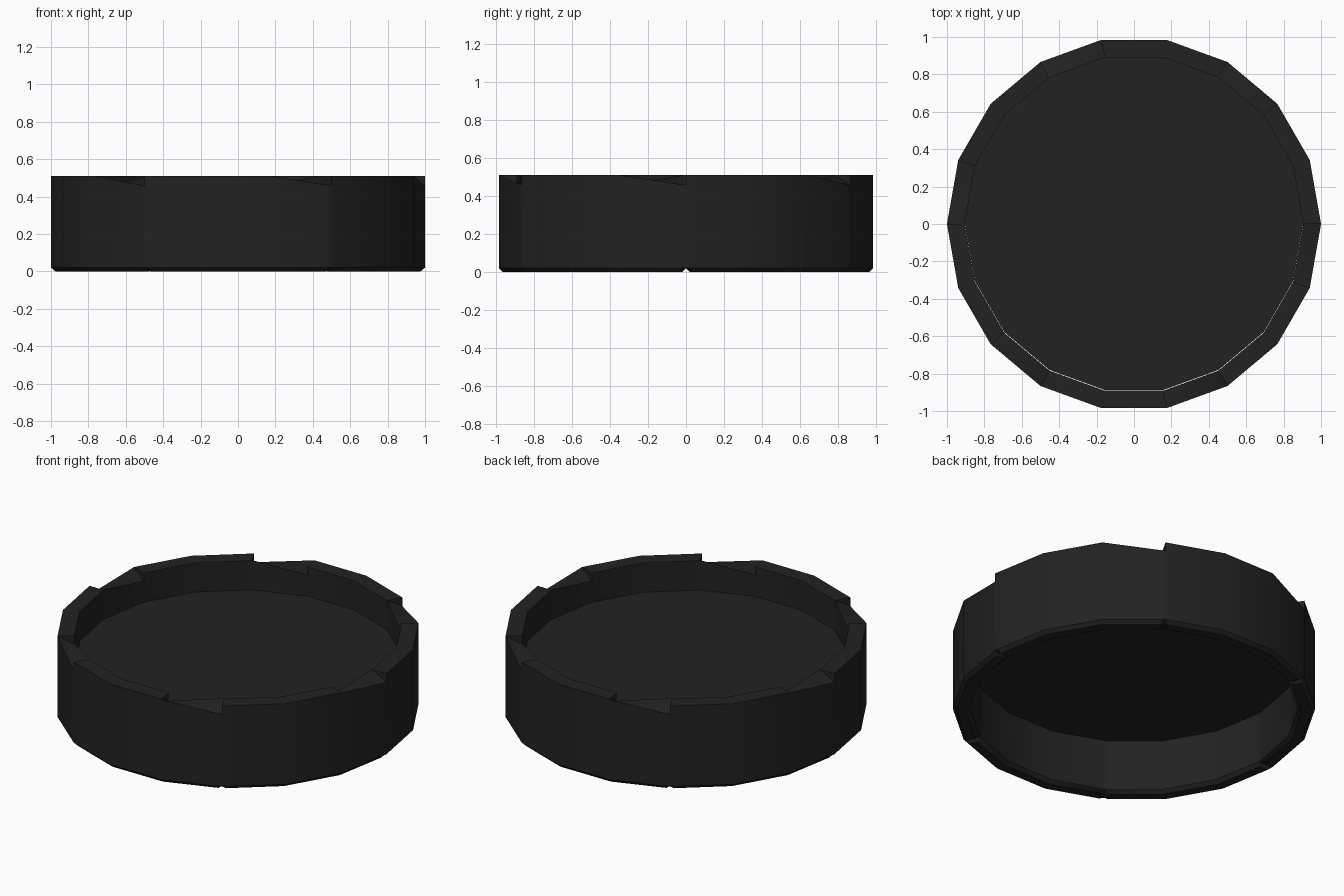
import bpy, bmesh, math

cube = bpy.data.objects.get("Cube")
if cube:
    bpy.data.objects.remove(cube, do_unlink=True)

SIDES, INNER, HEIGHT, DISC_Z = 18, 0.905, 0.51, 0.33
FACET = 360 / SIDES
STEP, LIP = 0.05, 0.02

black = bpy.data.materials.new("matte_black")
black.use_nodes = True
colour = (0.016, 0.016, 0.016, 1)
black.diffuse_color = colour
shader = black.node_tree.nodes["Principled BSDF"]
shader.inputs["Base Color"].default_value = colour
shader.inputs["Roughness"].default_value = 0.8


def on_polygon(angle, radius, z):
    """Point on the polygon outline at an angle in degrees."""
    half = FACET / 2
    r = radius * math.cos(math.radians(half)) / math.cos(math.radians(angle % FACET - half))
    a = math.radians(angle)
    return (r * math.cos(a), r * math.sin(a), z)


def add_object(name, bm):
    bmesh.ops.recalc_face_normals(bm, faces=bm.faces)
    mesh = bpy.data.meshes.new(name)
    bm.to_mesh(mesh)
    bm.free()
    mesh.materials.append(black)
    obj = bpy.data.objects.new(name, mesh)
    bpy.context.collection.objects.link(obj)
    return obj


# Ring wall: six equal arcs, each ending in a slightly sunken facet
# Each section: angle, outer drop, inner drop, bottom notch
arc = [(0, 0, 0, LIP), (1.2, 0, 0, 0), (20, 0, 0, 0), (40, 0, 0, 0),
       (40, 0, STEP, 0), (58.8, STEP, 0, 0), (60, STEP, 0, LIP)]
bm = bmesh.new()
rings = []
for i in range(6):
    for angle, drop_out, drop_in, notch in arc:
        a = angle + i * 60
        profile = [(1, HEIGHT - drop_out), (1, LIP), (1 - LIP, notch),
                   (INNER + LIP, notch), (INNER, LIP), (INNER, HEIGHT - drop_in)]
        rings.append([bm.verts.new(on_polygon(a, r, z)) for r, z in profile])
for i, ring in enumerate(rings):
    after = rings[(i + 1) % len(rings)]
    for j in range(len(ring)):
        k = (j + 1) % len(ring)
        bm.faces.new((ring[j], ring[k], after[k], after[j]))
bmesh.ops.remove_doubles(bm, verts=bm.verts, dist=0.0001)
bmesh.ops.dissolve_degenerate(bm, edges=bm.edges, dist=0.0001)
wall = add_object("ring_wall", bm)
bpy.ops.object.select_all(action="DESELECT")
wall.select_set(True)
bpy.context.view_layer.objects.active = wall
bpy.ops.object.shade_smooth_by_angle(angle=math.radians(30))

# Thin recessed plate closing the ring
bm = bmesh.new()
bmesh.ops.create_cone(bm, cap_ends=True, segments=SIDES, radius1=INNER, radius2=INNER, depth=0.006)
rotation = math.atan2(bm.verts[:][0].co.y, bm.verts[:][0].co.x)
plate = add_object("recessed_plate", bm)
plate.rotation_euler.z = -rotation
plate.location = (0, 0.004, DISC_Z)
